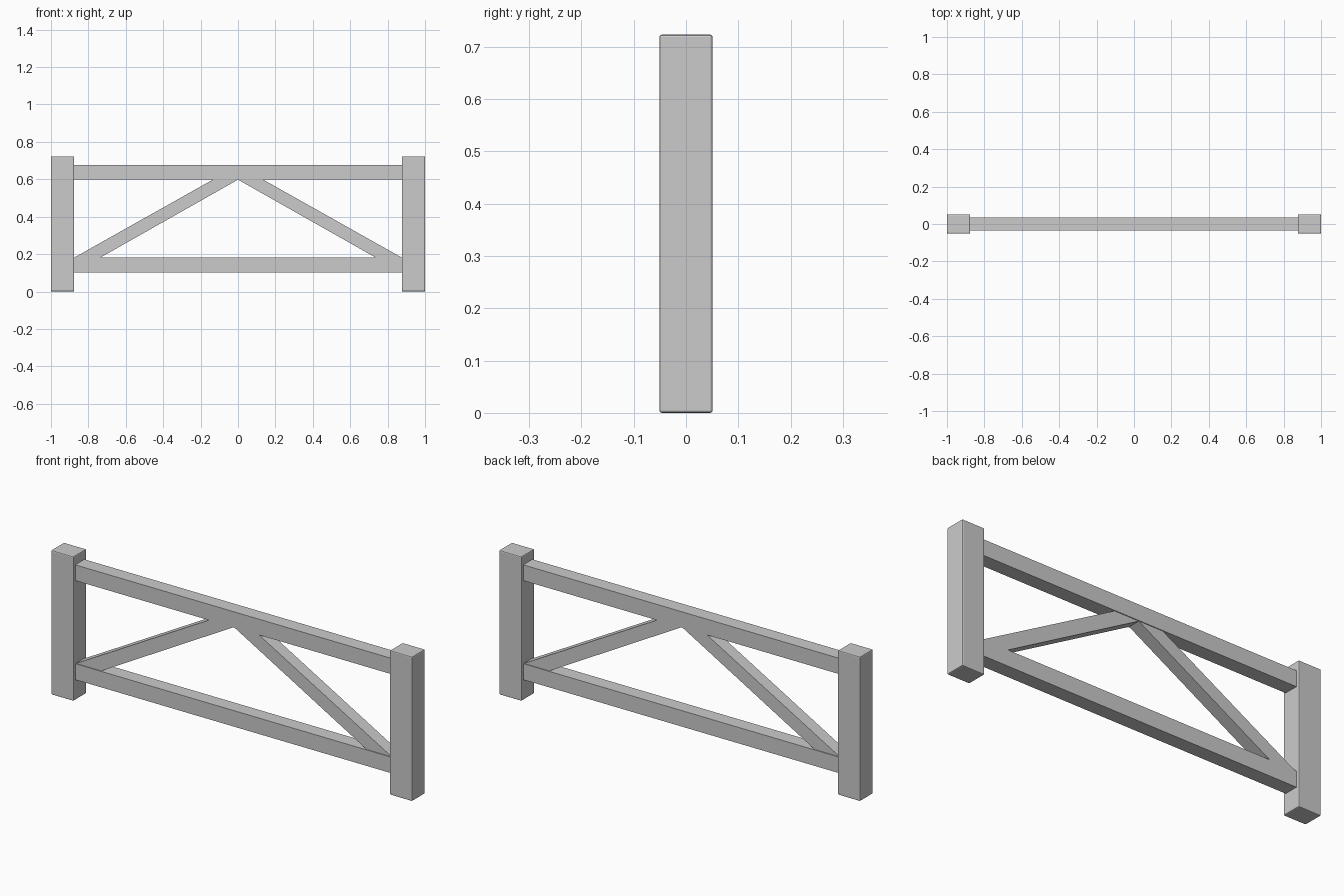
import bpy, bmesh

if "Cube" in bpy.data.objects:
    bpy.data.objects.remove(bpy.data.objects["Cube"])

def prism(name, outline, half_depth, bevel):
    """Extrude an x-z outline symmetrically along y and soften its edges."""
    bm = bmesh.new()
    face = bm.faces.new([bm.verts.new((x, -half_depth, z)) for x, z in outline])
    out = bmesh.ops.extrude_face_region(bm, geom=[face])
    verts = [v for v in out["geom"] if isinstance(v, bmesh.types.BMVert)]
    bmesh.ops.translate(bm, verts=verts, vec=(0, 2 * half_depth, 0))
    bmesh.ops.recalc_face_normals(bm, faces=bm.faces)
    me = bpy.data.meshes.new(name)
    bm.to_mesh(me)
    bm.free()
    ob = bpy.data.objects.new(name, me)
    bpy.context.collection.objects.link(ob)
    if bevel:
        mod = ob.modifiers.new("soft_edges", "BEVEL")
        mod.width = bevel
        mod.segments = 2
    return ob

def rect(x0, x1, z0, z1):
    return [(x0, z0), (x1, z0), (x1, z1), (x0, z1)]

# Horizontal rails
prism("top_rail", rect(-0.88, 0.88, 0.598, 0.677), 0.036, 0)
prism("bottom_rail", rect(-0.88, 0.88, 0.102, 0.182), 0.036, 0)

# Posts and diagonal braces, one per side
brace = [(-0.875, 0.182), (-0.735, 0.182), (0, 0.598), (-0.135, 0.598)]
for side, s in (("left", 1), ("right", -1)):
    prism(side + "_post", [(s * x, z) for x, z in rect(-1, -0.876, 0, 0.723)], 0.051, 0.005)
    prism(side + "_brace", [(s * x, z) for x, z in brace], 0.032, 0)
